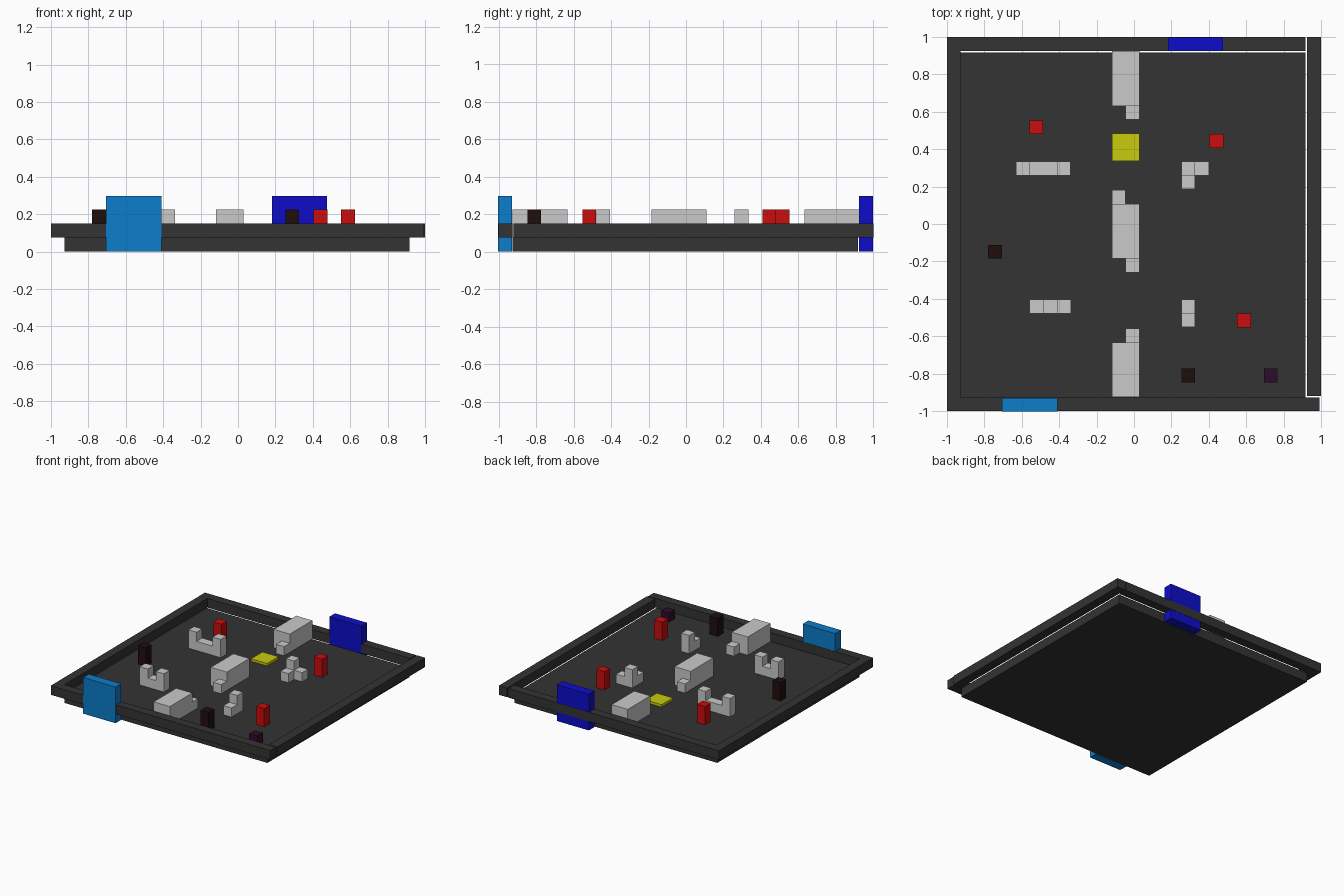
import bpy
import bmesh
from mathutils import Vector

if "Cube" in bpy.data.objects:
    bpy.data.objects.remove(bpy.data.objects["Cube"])


def material(name, *rgb):
    m = bpy.data.materials.new(name)
    m.use_nodes = True
    m.diffuse_color = (*rgb, 1)
    m.node_tree.nodes["Principled BSDF"].inputs["Base Color"].default_value = (*rgb, 1)
    return m


charcoal = material("charcoal", .033, .033, .033)
grey = material("light grey", .59, .59, .59)
red = material("red", .59, .004, .004)
yellow = material("yellow", .59, .59, .004)
navy = material("deep blue", .004, .004, .59)
sky = material("sky blue", .004, .205, .6)
brown = material("dark brown", .014, .004, .004)
plum = material("dark plum", .025, .004, .025)

C = 0.0733          # grid cell
FLOOR = 0.075       # top of the floor slab
LOW, TALL = 0.15, 0.225


def boxes(name, mat, *spans):
    """One object from boxes, each given as a low corner and a high corner."""
    bm = bmesh.new()
    for lo, hi in spans:
        lo, hi = Vector(lo), Vector(hi)
        vs = bmesh.ops.create_cube(bm, size=1)["verts"]
        bmesh.ops.scale(bm, vec=hi - lo, verts=vs)
        bmesh.ops.translate(bm, vec=(lo + hi) / 2, verts=vs)
    me = bpy.data.meshes.new(name)
    bm.to_mesh(me)
    bm.free()
    me.materials.append(mat)
    ob = bpy.data.objects.new(name, me)
    bpy.context.collection.objects.link(ob)
    return ob


def block(x, y, top, w=1, d=1):
    """Span of w by d cells standing on the floor, from its low corner."""
    return (x, y, FLOOR), (x + w * C, y + d * C, top)


# Floor and rim walls, with narrow gaps at the back and left
boxes("floor", charcoal, ((-.927, -.927, 0), (.916, .918, FLOOR)))
boxes("front_wall", charcoal, ((-1, -1, FLOOR), (.992, -.927, LOW)))
boxes("back_wall", charcoal, ((-1, .926, FLOOR), (.916, 1, LOW)))
boxes("right_wall", charcoal, ((-1, -.927, FLOOR), (-.927, .926, LOW)))
boxes("left_wall", charcoal, ((.924, -.92, FLOOR), (1, 1, LOW)))

# Gate panels through the rim
boxes("front_gate", sky, ((-.705, -1.002, 0), (-.41, -.929, .297)))
boxes("back_gate", navy, ((.183, .924, 0), (.475, .998, .297)))

# Large blocks along the middle, with low steps
X = -.118
boxes("back_block", grey, block(X, .631, TALL, 2, 4), block(X + C, .558, LOW))
boxes("middle_block", grey, block(X, -.185, TALL, 2, 4),
      block(X, .108, LOW), block(X + C, -.258, LOW))
boxes("front_block", grey, block(X, -.926, TALL, 2, 4), block(X + C, -.633, LOW))
boxes("floor_plate", yellow, block(X, .338, .096, 2, 2))

# Barriers on the right side: low run between two tall ends
for name, x, y, n in (("back_barrier", -.632, .26, 4), ("front_barrier", -.558, -.478, 3)):
    boxes(name, grey, block(x, y, TALL), block(x + C, y, LOW, n - 2),
          block(x + (n - 1) * C, y, TALL))

# Stepped blocks on the left side
S = .254
boxes("corner_steps", grey, block(S, .26, TALL), block(S + C, .26, LOW), block(S, .26 - C, LOW))
boxes("short_steps", grey, block(S, -.478, TALL), block(S, -.478 - C, LOW))

# Single posts
for name, mat, x, y, top in (
        ("right_red_post", red, -.56, .48, TALL),
        ("back_red_post", red, .405, .407, TALL),
        ("front_red_post", red, .552, -.553, TALL),
        ("right_dark_post", brown, -.78, -.185, TALL),
        ("front_dark_post", brown, S, -.847, TALL),
        ("corner_cube", plum, .695, -.847, LOW)):
    boxes(name, mat, block(x, y, top))
